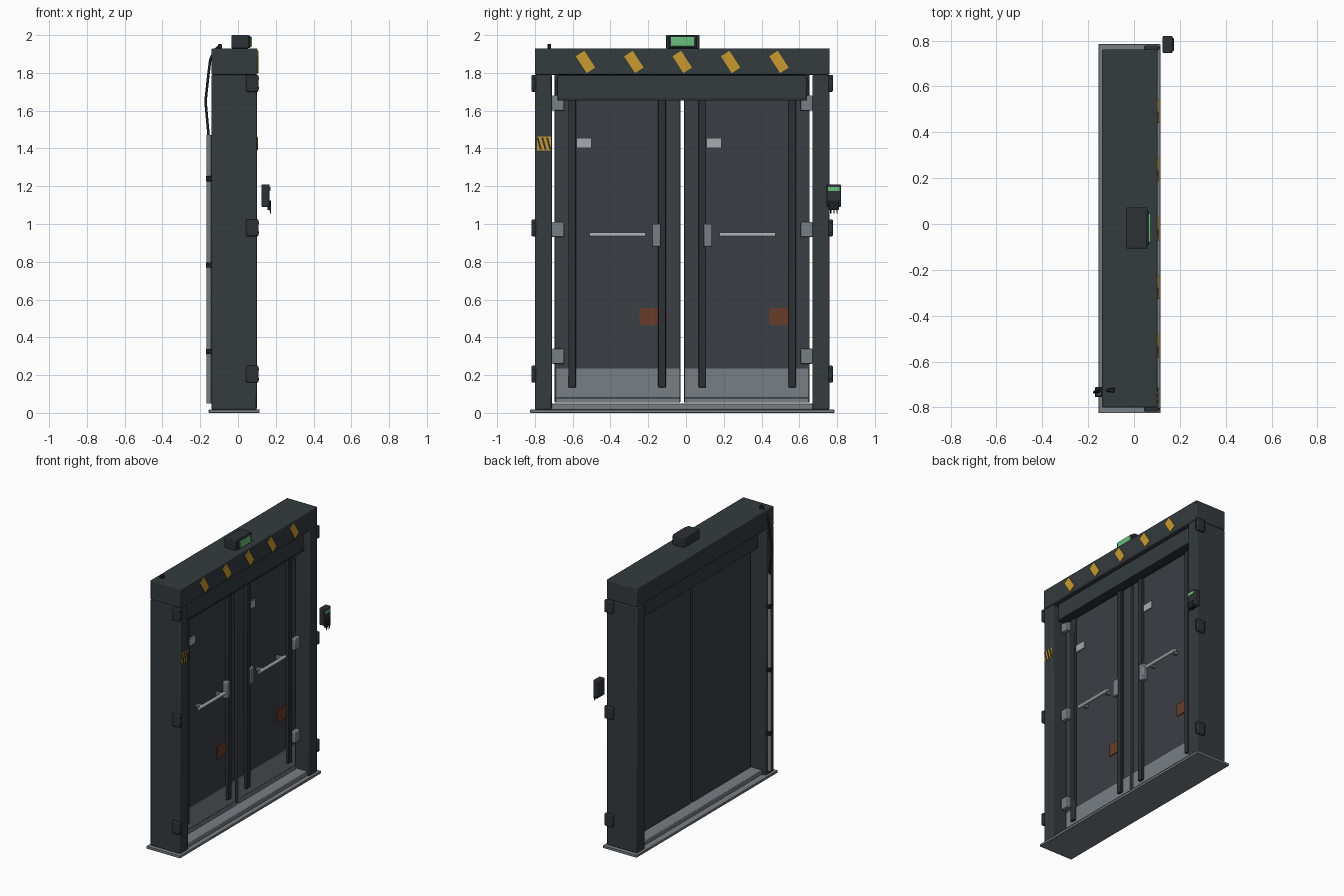
import bpy, bmesh, math
from mathutils import Vector

if "Cube" in bpy.data.objects:
    bpy.data.objects.remove(bpy.data.objects["Cube"], do_unlink=True)


def material(name, r, g, b):
    m = bpy.data.materials.new(name)
    m.use_nodes = True
    m.diffuse_color = (r, g, b, 1)
    m.node_tree.nodes["Principled BSDF"].inputs["Base Color"].default_value = (r, g, b, 1)
    return m


FRAME = material("frame charcoal", 0.035, 0.043, 0.049)
PANEL = material("panel slate", 0.044, 0.049, 0.060)
TRIM = material("dark trim", 0.026, 0.031, 0.035)
RUBBER = material("black rubber", 0.012, 0.014, 0.016)
STEEL = material("steel grey", 0.19, 0.21, 0.235)
BRIGHT = material("bright steel", 0.38, 0.40, 0.43)
YELLOW = material("warning yellow", 0.58, 0.33, 0.03)
GREEN = material("display green", 0.14, 0.52, 0.20)
RUST = material("rust label", 0.14, 0.045, 0.022)

MID = -0.02      # y of the doorway centre line
FACE = 0.0       # x of the leaf front


def box(name, x, y, z, mat, bevel=0.0, tilt=0.0):
    """Box from (min, max) pairs, optionally turned about the x axis."""
    lo, hi = Vector((x[0], y[0], z[0])), Vector((x[1], y[1], z[1]))
    bm = bmesh.new()
    bmesh.ops.create_cube(bm, size=1)
    bmesh.ops.scale(bm, vec=hi - lo, verts=bm.verts)
    me = bpy.data.meshes.new(name)
    bm.to_mesh(me)
    bm.free()
    ob = bpy.data.objects.new(name, me)
    ob.location = (lo + hi) / 2
    ob.rotation_euler.x = tilt
    me.materials.append(mat)
    bpy.context.collection.objects.link(ob)
    if bevel:
        mod = ob.modifiers.new("edge bevel", "BEVEL")
        mod.width, mod.segments = bevel, 2
    return ob


def tube(name, points, radius, mat):
    """Round tube along a path."""
    cu = bpy.data.curves.new(name, "CURVE")
    cu.dimensions = "3D"
    cu.bevel_depth, cu.bevel_resolution = radius, 3
    cu.use_fill_caps = True
    sp = cu.splines.new("POLY")
    sp.points.add(len(points) - 1)
    for p, co in zip(sp.points, points):
        p.co = (*co, 1)
    cu.materials.append(mat)
    ob = bpy.data.objects.new(name, cu)
    bpy.context.collection.objects.link(ob)
    return ob


def span(side, near, far):
    """y range at a distance from the centre line, on either side."""
    return sorted((MID + side * near, MID + side * far))


# Frame: sill, threshold, header
box("sill_plate", (-0.155, 0.115), (MID - 0.805, MID + 0.805), (0, 0.018), STEEL, 0.003)
box("threshold", (-0.11, 0.085), (MID - 0.71, MID + 0.71), (0.018, 0.05), STEEL, 0.004)
box("header", (-0.14, 0.103), (MID - 0.78, MID + 0.78), (1.79, 1.93), FRAME, 0.006)
box("front_hood", (FACE, 0.08), (MID - 0.66, MID + 0.66), (1.66, 1.785), FRAME, 0.008)
box("back_hood", (-0.10, -0.03), (MID - 0.66, MID + 0.66), (1.66, 1.79), FRAME, 0.006)
box("hood_lip", (0.02, 0.084), (MID - 0.66, MID + 0.66), (1.655, 1.665), TRIM)
box("head_track", (-0.03, 0.05), (MID - 0.675, MID + 0.675), (1.76, 1.79), TRIM)

# Posts with outer clamps and inner hinges
for side, word in ((-1, "right"), (1, "left")):
    box(word + "_post", (-0.14, 0.10), span(side, 0.69, 0.78), (0.018, 1.79), FRAME, 0.006)
    box(word + "_hood_cap", (FACE, 0.06), span(side, 0.655, 0.672), (1.68, 1.76), TRIM, 0.003)
    for i, z in enumerate((0.205, 0.98, 1.745)):
        box(f"{word}_clamp_{i}", (0.043, 0.108), span(side, 0.775, 0.798),
            (z - 0.045, z + 0.045), TRIM, 0.006)
        for dz in (-0.025, 0.025):
            box(f"{word}_clamp_bolt", (0.105, 0.111), span(side, 0.783, 0.793),
                (z + dz - 0.005, z + dz + 0.005), RUBBER)
    for i, z in enumerate((0.30, 0.97, 1.64)):
        box(f"{word}_hinge_{i}", (-0.01, 0.03), span(side, 0.625, 0.69),
            (z - 0.04, z + 0.04), STEEL, 0.005)

# Door leaves
for side, word in ((-1, "right"), (1, "left")):
    box(word + "_leaf", (-0.03, FACE), span(side, 0.01, 0.675), (0.055, 1.77), PANEL, 0.003)
    box(word + "_kick_plate", (FACE, 0.006), span(side, 0.015, 0.665), (0.085, 0.235), STEEL)
    box(word + "_bottom_sweep", (FACE, 0.01), span(side, 0.012, 0.67), (0.055, 0.08), STEEL, 0.002)
    for i, off in enumerate((0.107, 0.583)):
        box(f"{word}_stile_{i}", (FACE, 0.025), span(side, off - 0.02, off + 0.02),
            (0.135, 1.70), TRIM, 0.004)
    box(word + "_latch_plate", (FACE, 0.035), span(side, 0.115, 0.158), (0.88, 1.0), STEEL, 0.006)

    # Fittings repeated in the same order on both leaves
    y = -0.70 if side < 0 else -0.012
    box(word + "_upper_tag", (FACE, 0.009), (y + 0.12, y + 0.20), (1.403, 1.455), BRIGHT)
    box(word + "_rust_label", (FACE, 0.006), (y + 0.455, y + 0.555), (0.465, 0.555), RUST)
    tube(word + "_push_bar", [(0.045, y + 0.19, 0.943), (0.045, y + 0.485, 0.943)], 0.012, BRIGHT)
    for i, d in enumerate((0.225, 0.45)):
        box(f"{word}_bar_bracket_{i}", (FACE, 0.045), (y + d - 0.012, y + d + 0.012),
            (0.932, 0.954), STEEL, 0.003)

# Slanted warning bars on the header
for i in range(5):
    y = MID + (i - 2) * 0.256
    box(f"warning_bar_{i}", (0.102, 0.109), (y - 0.027, y + 0.027), (1.805, 1.911),
        YELLOW, tilt=math.radians(33))

# Striped sign on the right post
box("sign_plate", (0.10, 0.104), (-0.79, -0.715), (1.39, 1.462), YELLOW)
for i in range(3):
    y = -0.777 + i * 0.025
    box(f"sign_stripe_{i}", (0.103, 0.107), (y - 0.005, y + 0.005), (1.393, 1.459),
        TRIM, tilt=math.radians(16))

# Status lamp on the header
box("lamp_housing", (-0.035, 0.058), (-0.107, 0.072), (1.93, 2.0), TRIM, 0.005)
box("lamp_bezel", (0.055, 0.066), (-0.09, 0.055), (1.933, 1.997), TRIM, 0.003)
box("lamp_screen", (0.06, 0.074), (-0.08, 0.046), (1.94, 1.99), GREEN, 0.002)

# Free-standing keypad beside the left post
box("keypad_body", (0.125, 0.168), (0.745, 0.82), (1.09, 1.21), TRIM, 0.005)
box("keypad_screen", (0.165, 0.171), (0.752, 0.812), (1.175, 1.195), GREEN)
box("keypad_reader", (0.155, 0.174), (0.755, 0.81), (1.075, 1.125), RUBBER, 0.003)
for i in range(3):
    y = 0.766 + i * 0.017
    tube(f"keypad_lead_{i}", [(0.17, y, 1.08), (0.172, y, 1.055)], 0.003, RUBBER)

# Conduit, straps and cable on the back of the right post
tube("conduit", [(-0.154, -0.733, 0.05), (-0.154, -0.733, 1.47)], 0.013, STEEL)
for i, z in enumerate((0.325, 0.783, 1.24)):
    box(f"conduit_strap_{i}", (-0.17, -0.138), (-0.755, -0.711), (z - 0.014, z + 0.014), RUBBER, 0.003)
tube("cable", [(-0.155, -0.733, 1.46), (-0.172, -0.733, 1.65), (-0.158, -0.73, 1.78),
               (-0.147, -0.728, 1.87), (-0.125, -0.726, 1.92), (-0.095, -0.724, 1.945)], 0.007, RUBBER)
box("cable_gland", (-0.105, -0.085), (-0.734, -0.714), (1.925, 1.953), RUBBER, 0.004)

# Smooth shading with sharp edges kept
bpy.ops.object.select_all(action="DESELECT")
for ob in bpy.context.scene.objects:
    if ob.type == "MESH":
        ob.select_set(True)
        bpy.context.view_layer.objects.active = ob
bpy.ops.object.shade_smooth_by_angle(angle=math.radians(30))
